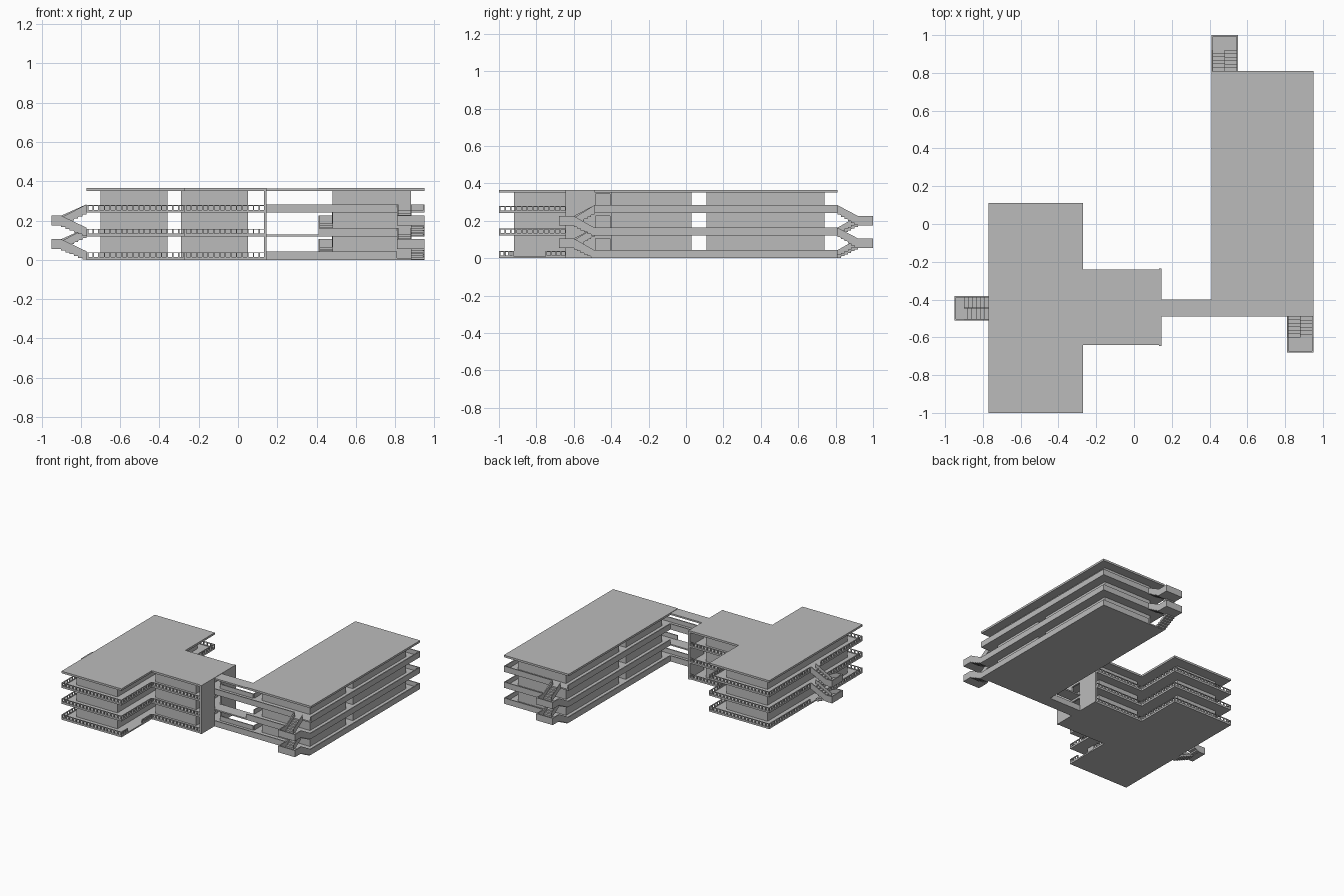
import bpy
import bmesh
from math import pi
from mathutils import Matrix, Vector

if "Cube" in bpy.data.objects:
    bpy.data.objects.remove(bpy.data.objects["Cube"])

grey = bpy.data.materials.new("concrete_grey")
grey.use_nodes = True
colour = (0.5, 0.5, 0.5, 1)
grey.diffuse_color = colour
grey.node_tree.nodes["Principled BSDF"].inputs["Base Color"].default_value = colour

LEVELS = (0, 0.12, 0.24)    # underside of each floor slab
SLAB = 0.01                 # slab thickness
RAIL = 0.043                # parapet top above slab underside
ROOF, TOP = 0.35, 0.365
T = 0.008                   # parapet thickness


def prism(bm, points, direction):
    face = bm.faces.new([bm.verts.new(p) for p in points])
    out = bmesh.ops.extrude_face_region(bm, geom=[face])["geom"]
    moved = [v for v in out if isinstance(v, bmesh.types.BMVert)]
    bmesh.ops.translate(bm, verts=moved, vec=direction)


def box(bm, x0, x1, y0, y1, z0, z1):
    prism(bm, [(x0, y0, z0), (x1, y0, z0), (x1, y1, z0), (x0, y1, z0)],
          (0, 0, z1 - z0))


def finish(bm, name, matrix=None):
    bmesh.ops.recalc_face_normals(bm, faces=bm.faces)
    if matrix:
        bm.transform(matrix)
    mesh = bpy.data.meshes.new(name)
    bm.to_mesh(mesh)
    bm.free()
    mesh.materials.append(grey)
    bpy.context.collection.objects.link(bpy.data.objects.new(name, mesh))


def boxes(name, *items):
    bm = bmesh.new()
    for item in items:
        box(bm, *item)
    finish(bm, name)


def plate(name, outline, z0, z1):
    bm = bmesh.new()
    prism(bm, [(x, y, z0) for x, y in outline], (0, 0, z1 - z0))
    finish(bm, name)


def parapet(bm, a, b, z, pierced=False):
    """Wall along a-b, just inside a counterclockwise outline."""
    a, b = Vector(a), Vector(b)
    along = (b - a).normalized()
    inward = Vector((-along.y, along.x)) * T

    def run(s, e, z0, z1):
        p, q = a + along * s, a + along * e
        ring = [p, q, q + inward, p + inward]
        prism(bm, [(v.x, v.y, z0) for v in ring], (0, 0, z1 - z0))

    length = (b - a).length
    if not pierced:
        run(0, length, z, z + RAIL)
        return
    # solid sill and top rail with posts between them
    sill, head, post = z + 0.014, z + 0.034, 0.007
    run(0, length, z, sill)
    run(0, length, head, z + RAIL - 0.005)
    count = max(1, round(length / 0.03))
    for i in range(count + 1):
        s = i * (length - post) / count
        run(s, s + post, sill, head)


def stair(name, origin, angle, width, length, run):
    """Half-turn stair; local +x points away from the building."""
    bm = bmesh.new()
    half, steps = width / 2, 6
    rise = 0.055
    for base in LEVELS[:2]:
        land = base + rise
        box(bm, run, length, -half, half, land, land + SLAB)
        for i in range(steps):
            u0, u1 = i * run / steps, (i + 1) * run / steps
            low = base + SLAB + (i + 1) * rise / steps
            high = base + 0.13 - i * 0.065 / steps
            box(bm, u0, u1, 0, half, low - 0.018, low)
            box(bm, u0, u1, -half, 0, high - 0.018, high)
        # side parapets: lower flight on +y, upper flight on -y
        for y, foot in ((half - T, base), (-half, base + 0.12)):
            profile = [(0, foot), (run, land), (length, land),
                       (length, land + 0.05), (run, land + 0.05),
                       (0, foot + RAIL)]
            prism(bm, [(u, y, z) for u, z in profile], (0, T, 0))
        # landing end wall and central rail
        box(bm, length - T, length, -half, half, land, land + 0.05)
        middle = [(0, base + 0.12), (run, land), (run, land + 0.04),
                  (0, base + 0.12 + RAIL)]
        prism(bm, [(u, -0.002, z) for u, z in middle], (0, 0.004, 0))
    finish(bm, name, Matrix.Translation((*origin, 0)) @ Matrix.Rotation(angle, 4, "Z"))


# T-shaped wing: plan, counterclockwise from the front corner
wing = [(-0.77, -1), (-0.27, -1), (-0.27, -0.64), (0.14, -0.64),
        (0.14, -0.24), (-0.27, -0.24), (-0.27, 0.11), (-0.77, 0.11)]
# long block: x and y limits
BX0, BX1, BY0, BY1 = 0.41, 0.95, -0.49, 0.81

for n, z in enumerate(LEVELS):
    storey = ("ground", "middle", "upper")[n]
    plate(f"wing_{storey}_floor", wing, z, z + SLAB)

    bm = bmesh.new()
    for i, a in enumerate(wing[:-1]):
        b = wing[i + 1]
        if i == 3:                      # solid end wall stands here
            continue
        if i == 1 and n == 0:           # ground entrance
            parapet(bm, a, (a[0], -0.92), z, True)
            parapet(bm, (a[0], -0.75), b, z, True)
        else:
            parapet(bm, a, b, z, True)
    parapet(bm, wing[-1], (-0.77, -0.38), z, True)
    parapet(bm, (-0.77, -0.51), wing[0], z, True)
    finish(bm, f"wing_{storey}_railing")

    boxes(f"block_{storey}_floor", (BX0, BX1, BY0, BY1, z, z + SLAB))
    bm = bmesh.new()
    parapet(bm, (BX0, BY0), (0.81, BY0), z)
    parapet(bm, (BX1, BY0), (BX1, BY1), z)
    parapet(bm, (BX1, BY1), (0.55, BY1), z)
    parapet(bm, (BX0, BY1), (BX0, -0.4), z)
    finish(bm, f"block_{storey}_parapet")

    # bridge between the buildings
    boxes(f"bridge_{storey}_floor", (0.14, BX0, BY0, -0.4, z, z + SLAB))
    if n != 1:
        bm = bmesh.new()
        parapet(bm, (0.14, BY0), (BX0, BY0), z)
        parapet(bm, (BX0, -0.4), (0.14, -0.4), z)
        finish(bm, f"bridge_{storey}_parapet")

# roofs
plate("wing_roof", wing, ROOF, TOP)
boxes("block_roof", (BX0, BX1, BY0, BY1, ROOF, TOP))
boxes("bridge_roof", (0.14, BX0, BY0, -0.4, ROOF, TOP - 0.003))

# enclosed rooms behind the galleries
boxes("wing_rooms", (-0.7, -0.36, -0.92, 0.03, 0.005, ROOF))
boxes("wing_link_rooms", (-0.29, 0.05, -0.57, -0.31, 0.005, ROOF))
boxes("block_rooms", (0.48, 0.88, -0.4, 0.03, 0.005, ROOF),
      (0.48, 0.88, 0.11, 0.74, 0.005, ROOF))

# end wall with a doorway to the bridge on each storey
WX0, WX1 = 0.133, 0.146
bands = [(z + 0.105, z + 0.12 + SLAB) for z in LEVELS[:2]]
boxes("wing_end_wall",
      (WX0, WX1, -0.645, -0.485, 0, TOP), (WX0, WX1, -0.405, -0.235, 0, TOP),
      (WX0, WX1, -0.485, -0.405, 0, SLAB),
      (WX0, WX1, -0.485, -0.405, 0.343, TOP),
      *[(WX0, WX1, -0.485, -0.405, a, b) for a, b in bands])

# outside stairs
stair("front_stair", (0.88, BY0), -pi / 2, 0.14, 0.19, 0.11)
stair("back_stair", (0.48, BY1), pi / 2, 0.14, 0.19, 0.11)
stair("side_stair", (-0.77, -0.445), pi, 0.13, 0.18, 0.13)
